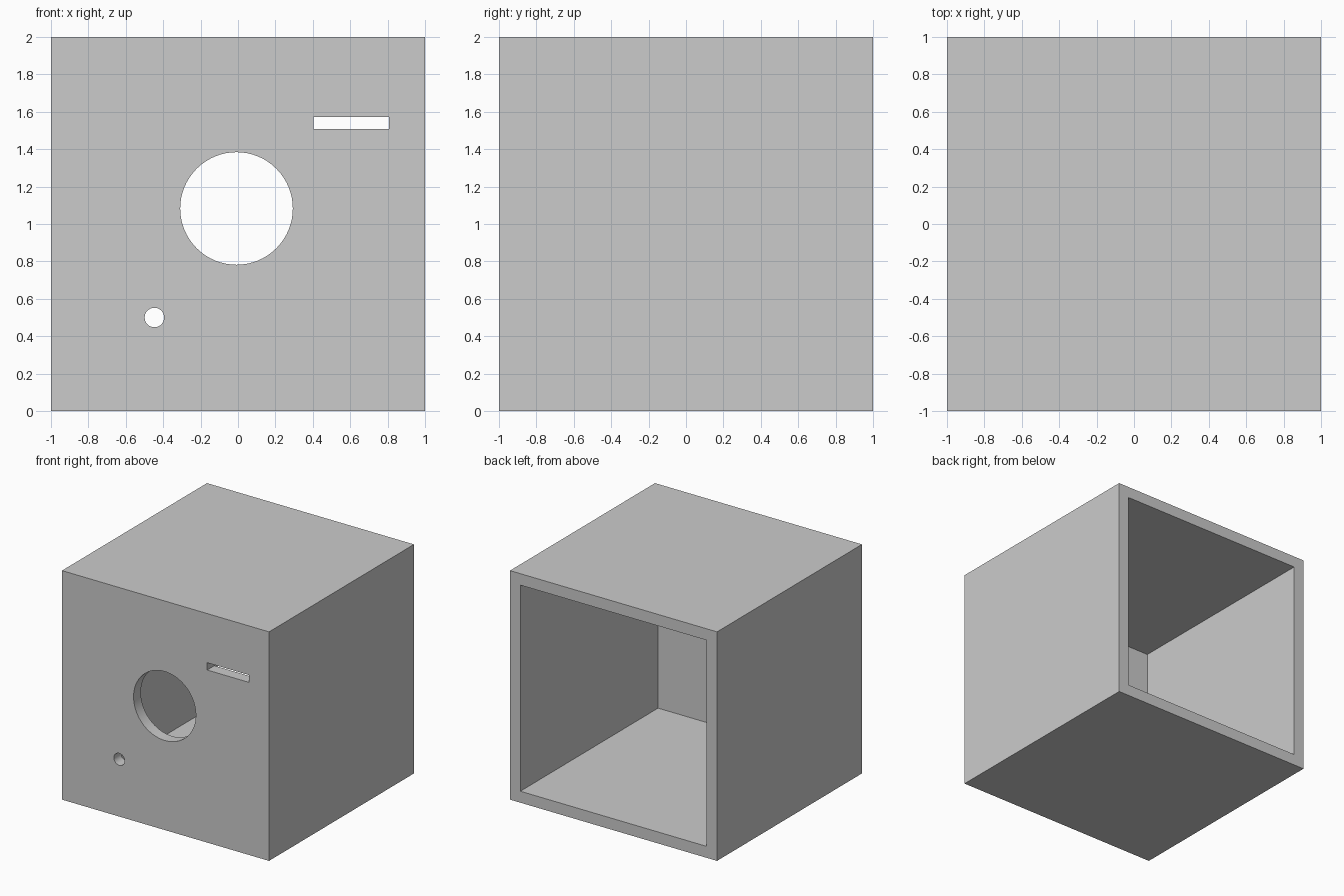
import bpy
import math

cube = bpy.data.objects.get("Cube")
if cube:
    bpy.data.objects.remove(cube, do_unlink=True)

WALL = 0.1

grey = bpy.data.materials.new("plain grey")
grey.use_nodes = True
colour = (0.6, 0.6, 0.6, 1)
grey.diffuse_color = colour
grey.node_tree.nodes["Principled BSDF"].inputs["Base Color"].default_value = colour


def box(name, low, high):
    """Box between two opposite corners."""
    centre = [(a + b) / 2 for a, b in zip(low, high)]
    bpy.ops.mesh.primitive_cube_add(size=1, location=centre)
    obj = bpy.context.object
    obj.name = name
    obj.scale = [b - a for a, b in zip(low, high)]
    bpy.ops.object.transform_apply(location=True, rotation=False, scale=True)
    obj.data.materials.append(grey)
    return obj


def round_cutter(name, x, z, radius):
    """Cylinder running front to back through the front wall."""
    bpy.ops.mesh.primitive_cylinder_add(vertices=64, radius=radius, depth=4 * WALL,
                                        location=(x, -1 + WALL / 2, z),
                                        rotation=(math.pi / 2, 0, 0))
    obj = bpy.context.object
    obj.name = name
    obj.data.materials.append(grey)
    return obj


# Outer shell
housing = box("housing", (-1, -1, 0), (1, 1, 2))

# Cavity open at the back, then the openings in the front wall
cutters = [
    box("cavity_cutter", (-1 + WALL, -1 + WALL, WALL), (1 - WALL, 1.2, 2 - WALL)),
    round_cutter("large_hole_cutter", -0.008, 1.083, 0.301),
    round_cutter("small_hole_cutter", -0.447, 0.5, 0.052),
    box("slot_cutter", (0.403, -1.2, 1.507), (0.807, -0.7, 1.571)),
]

for cutter in cutters:
    cutter.hide_render = True
    bpy.ops.object.select_all(action="DESELECT")
    housing.select_set(True)
    bpy.context.view_layer.objects.active = housing
    cut = housing.modifiers.new(cutter.name, "BOOLEAN")
    cut.operation = "DIFFERENCE"
    cut.solver = "EXACT"
    cut.object = cutter
    bpy.ops.object.modifier_apply(modifier=cut.name)
    bpy.data.objects.remove(cutter, do_unlink=True)

# Smooth hole walls, sharp box edges
bpy.ops.object.shade_smooth_by_angle(angle=math.radians(30))
